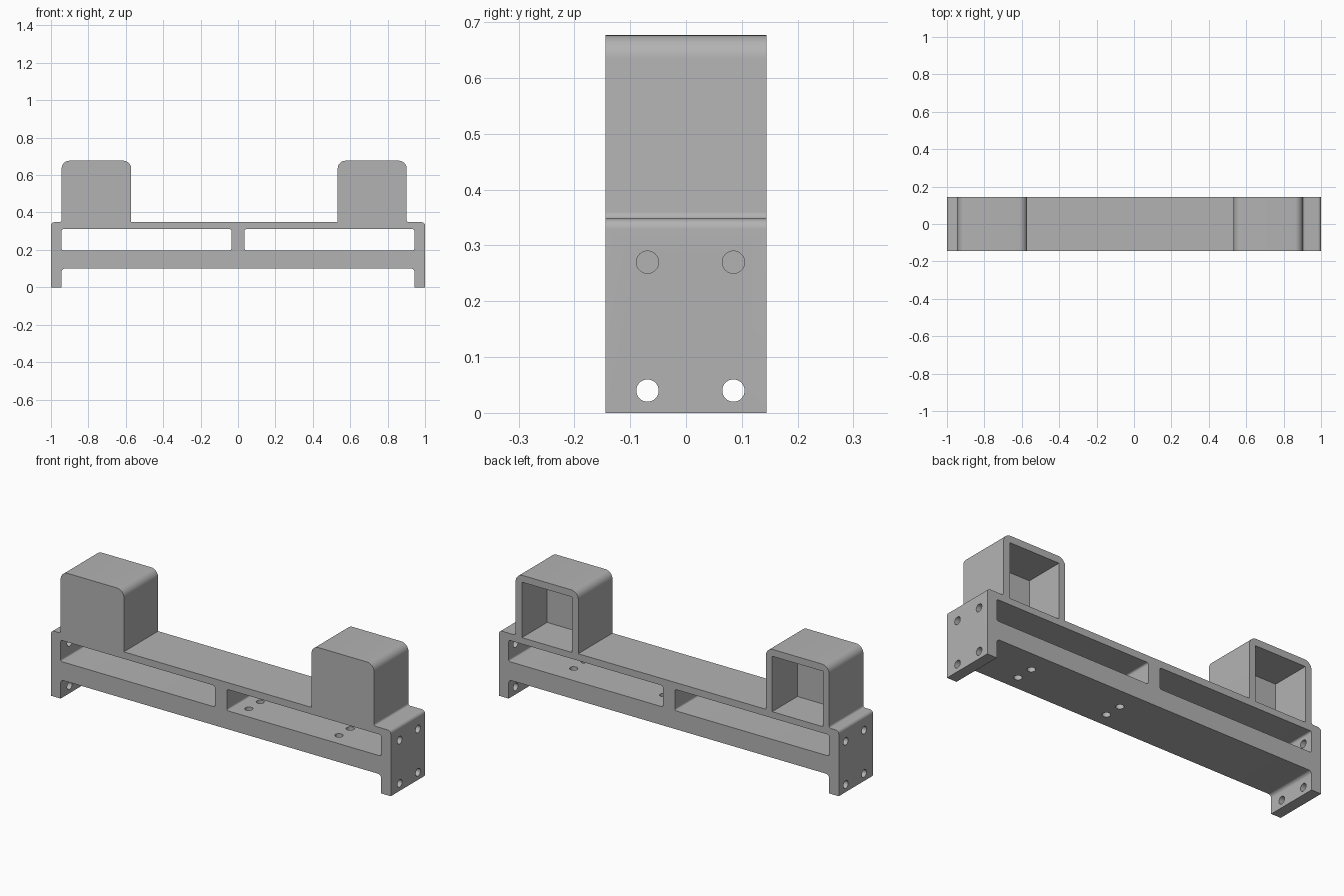
import bpy, bmesh, math
from mathutils import Vector, Matrix

if "Cube" in bpy.data.objects:
    bpy.data.objects.remove(bpy.data.objects["Cube"])

DEPTH = 0.144          # half depth of the bracket
INNER = 0.943          # inner face of the end plates
TOP, UNDER = 0.348, 0.1
FLOOR, CEIL = 0.198, 0.311
TOWER_TOP, WALL = 0.677, 0.037
TOWERS = [(-0.943, -0.571), (0.533, 0.902)]

grey = bpy.data.materials.new("plain grey")
grey.use_nodes = True
colour = (0.45, 0.45, 0.45, 1)
grey.diffuse_color = colour
grey.node_tree.nodes["Principled BSDF"].inputs["Base Color"].default_value = colour


def rounded(corners, steps=8):
    """Round the right-angled corners (x, z, radius) of an outline."""
    out = []
    for i, (x, z, r) in enumerate(corners):
        p = Vector((x, z))
        if not r:
            out.append(p)
            continue
        u = (Vector(corners[i - 1][:2]) - p).normalized()
        v = (Vector(corners[(i + 1) % len(corners)][:2]) - p).normalized()
        for k in range(steps + 1):
            t = math.pi / 2 * (1 - k / steps)
            out.append(p + r * (u + v) - r * (u * math.cos(t) + v * math.sin(t)))
    return out


def make_object(name, bm):
    bmesh.ops.recalc_face_normals(bm, faces=bm.faces)
    mesh = bpy.data.meshes.new(name)
    bm.to_mesh(mesh)
    bm.free()
    mesh.materials.append(grey)
    obj = bpy.data.objects.new(name, mesh)
    bpy.context.collection.objects.link(obj)
    return obj


def prism(name, corners, y0, y1):
    """Extrude a rounded front outline from y0 to y1."""
    bm = bmesh.new()
    face = bm.faces.new([bm.verts.new((p.x, y0, p.y)) for p in rounded(corners)])
    ext = bmesh.ops.extrude_face_region(bm, geom=[face])["geom"]
    bmesh.ops.translate(bm, vec=(0, y1 - y0, 0),
                        verts=[g for g in ext if isinstance(g, bmesh.types.BMVert)])
    return make_object(name, bm)


def box_outline(x0, x1, z0, z1, r):
    return [(x0, z0, r), (x1, z0, r), (x1, z1, r), (x0, z1, r)]


def drills(name, centres, axis, length, radius=0.02):
    """Round cutters along one axis."""
    bm = bmesh.new()
    turn = Matrix.Rotation(math.pi / 2, 4, "Y") if axis == "X" else Matrix()
    for c in centres:
        bmesh.ops.create_cone(bm, cap_ends=True, segments=32, radius1=radius,
                              radius2=radius, depth=length,
                              matrix=Matrix.Translation(c) @ turn)
    return make_object(name, bm)


def cut(target, cutter):
    """Subtract the cutter and discard it."""
    cutter.hide_render = True
    mod = target.modifiers.new("cut", "BOOLEAN")
    mod.operation, mod.solver, mod.object = "DIFFERENCE", "EXACT", cutter
    bpy.context.view_layer.update()
    graph = bpy.context.evaluated_depsgraph_get()
    mesh = bpy.data.meshes.new_from_object(target.evaluated_get(graph))
    target.modifiers.clear()
    target.data = mesh
    bpy.data.objects.remove(cutter)


# Body outline: end plates, beam and two towers
(a0, a1), (b0, b1) = TOWERS
edge, foot, crown = 0.018, 0.012, 0.042
body = prism("bracket_body", [
    (-1, 0, 0), (-INNER, 0, 0), (-INNER, UNDER, edge), (INNER, UNDER, edge),
    (INNER, 0, 0), (1, 0, 0), (1, TOP, edge),
    (b1, TOP, foot), (b1, TOWER_TOP, crown), (b0, TOWER_TOP, crown), (b0, TOP, 0),
    (a1, TOP, 0), (a1, TOWER_TOP, crown), (a0, TOWER_TOP, crown), (a0, TOP, foot),
    (-1, TOP, edge)], -DEPTH, DEPTH)

# Long slots either side of the middle divider
for x0, x1 in [(-INNER, -0.035), (0.035, INNER)]:
    cut(body, prism("slot_cutter", box_outline(x0, x1, FLOOR, CEIL, 0.01), -0.3, 0.3))

# Tower pockets, open at the back
for x0, x1 in TOWERS:
    cut(body, prism("pocket_cutter",
                    box_outline(x0 + WALL, x1 - WALL, 0.345, TOWER_TOP - WALL, 0),
                    -0.068, 0.3))

# Screw holes through the end plates
cut(body, drills("end_hole_cutter",
                 [(side * 0.97, y, z) for side in (-1, 1)
                  for y in (-0.069, 0.085) for z in (0.04, 0.27)], "X", 0.12))

# Screw holes through the beam floor
cut(body, drills("floor_hole_cutter",
                 [(x, y, 0.15) for x in (0.11, 0.64) for y in (-0.066, 0.03)],
                 "Z", 0.15))

# Smooth the rounded corners, keep hard edges
bpy.ops.object.select_all(action="DESELECT")
body.select_set(True)
bpy.context.view_layer.objects.active = body
bpy.ops.object.shade_smooth_by_angle(angle=math.radians(30))
